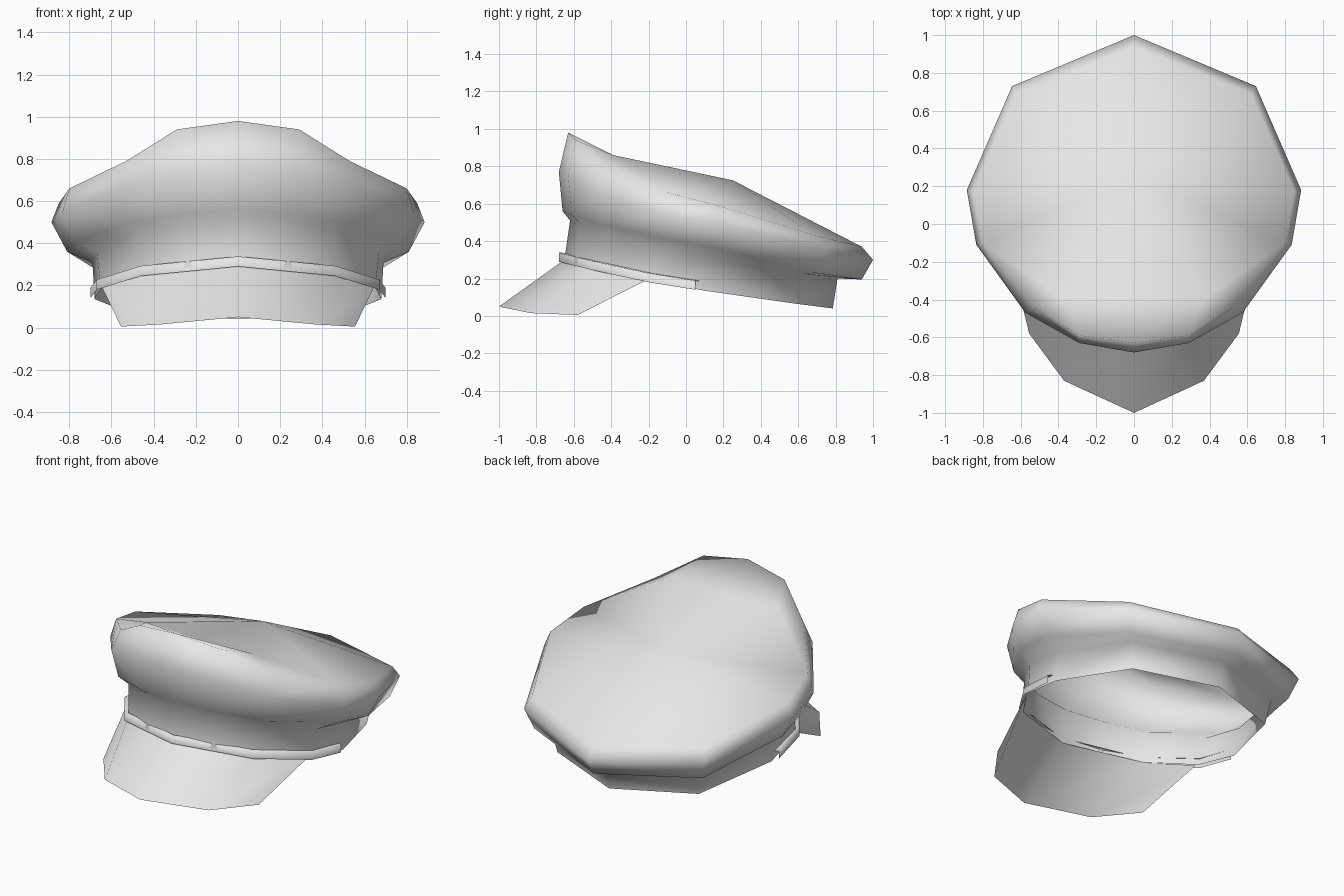
import bpy, bmesh

cube = bpy.data.objects.get("Cube")
if cube:
    bpy.data.objects.remove(cube, do_unlink=True)

cloth = bpy.data.materials.new("pale_grey_cloth")
cloth.use_nodes = True
cloth.diffuse_color = (0.8, 0.8, 0.8, 1)
cloth.node_tree.nodes["Principled BSDF"].inputs["Base Color"].default_value = cloth.diffuse_color


def make_half(name, build, flip=False):
    """Build the +x half with bmesh, then mirror it across x."""
    bm = bmesh.new()
    build(bm)
    if flip:
        bmesh.ops.reverse_faces(bm, faces=bm.faces)
    mesh = bpy.data.meshes.new(name)
    bm.to_mesh(mesh)
    bm.free()
    ob = bpy.data.objects.new(name, mesh)
    bpy.context.collection.objects.link(ob)
    mesh.materials.append(cloth)
    mirror = ob.modifiers.new("mirror", 'MIRROR')
    mirror.use_clip = True
    mesh.shade_smooth()
    return ob


def row(bm, points):
    return [bm.verts.new(p) for p in points]


def bridge(bm, lower, upper):
    for i in range(len(lower) - 1):
        bm.faces.new((lower[i], lower[i + 1], upper[i + 1], upper[i]))


# Half rings, each running from the front centre to the back centre
crown_edge = [(0, -.63, .98), (.29, -.59, .94), (.53, -.44, .79), (.80, -.10, .66),
              (.85, .17, .59), (.62, .69, .43), (0, .94, .37)]
rim_wide = [(0, -.68, .77), (.29, -.63, .75), (.575, -.47, .66), (.835, -.11, .54),
            (.885, .18, .50), (.645, .73, .36), (0, 1, .30)]
rim_low = [(0, -.66, .56), (.28, -.61, .54), (.54, -.45, .49), (.77, -.10, .41),
           (.81, .17, .36), (.60, .69, .23), (0, .94, .195)]
band_top = [(0, -.62, .51), (.25, -.57, .50), (.48, -.43, .45), (.67, -.15, .36),
            (.69, .13, .31), (.53, .62, .225), (0, .81, .20)]
band_low = [(0, -.65, .30), (.24, -.59, .285), (.46, -.46, .255), (.65, -.19, .19),
            (.68, .10, .135), (.505, .59, .065), (0, .785, .04)]


# Cap body: open band, bulging rim and dented crown
def body(bm):
    rings = [row(bm, r) for r in (band_low, band_top, rim_low, rim_wide, crown_edge)]
    for a, b in zip(rings, rings[1:]):
        bridge(bm, a, b)
    edge = rings[-1]
    apex, front, fold = row(bm, [(0, .25, .725), (0, -.39, .85), (.38, -.39, .86)])
    for i in range(3, 6):
        bm.faces.new((edge[i], edge[i + 1], apex))
    bm.faces.new((edge[3], apex, fold))
    bm.faces.new((edge[2], edge[3], fold))
    bm.faces.new((edge[1], edge[2], fold))
    bm.faces.new((edge[0], edge[1], fold, front))
    bm.faces.new((front, fold, apex))


make_half("cap_body", body)


# Visor sloping down from the front of the band
def visor(bm):
    inner = row(bm, [band_low[0], band_low[2], (.645, -.21, .192)])
    outer = row(bm, [(0, -1, .05), (.37, -.83, .015), (.555, -.58, .005)])
    bridge(bm, outer, inner)


make_half("visor", visor)


# Thin strap around the front, just above the visor
strap_path = [(0, -.68, .29), (.46, -.50, .245), (.67, -.20, .18), (.70, .05, .14)]


def strap(bm):
    low = row(bm, strap_path)
    high = row(bm, [(x, y, z + .048) for x, y, z in strap_path])
    bridge(bm, low, high)
    back = row(bm, [(x * .97, y + .02, z + .048) for x, y, z in strap_path])
    bridge(bm, high, back)


make_half("strap", strap)
